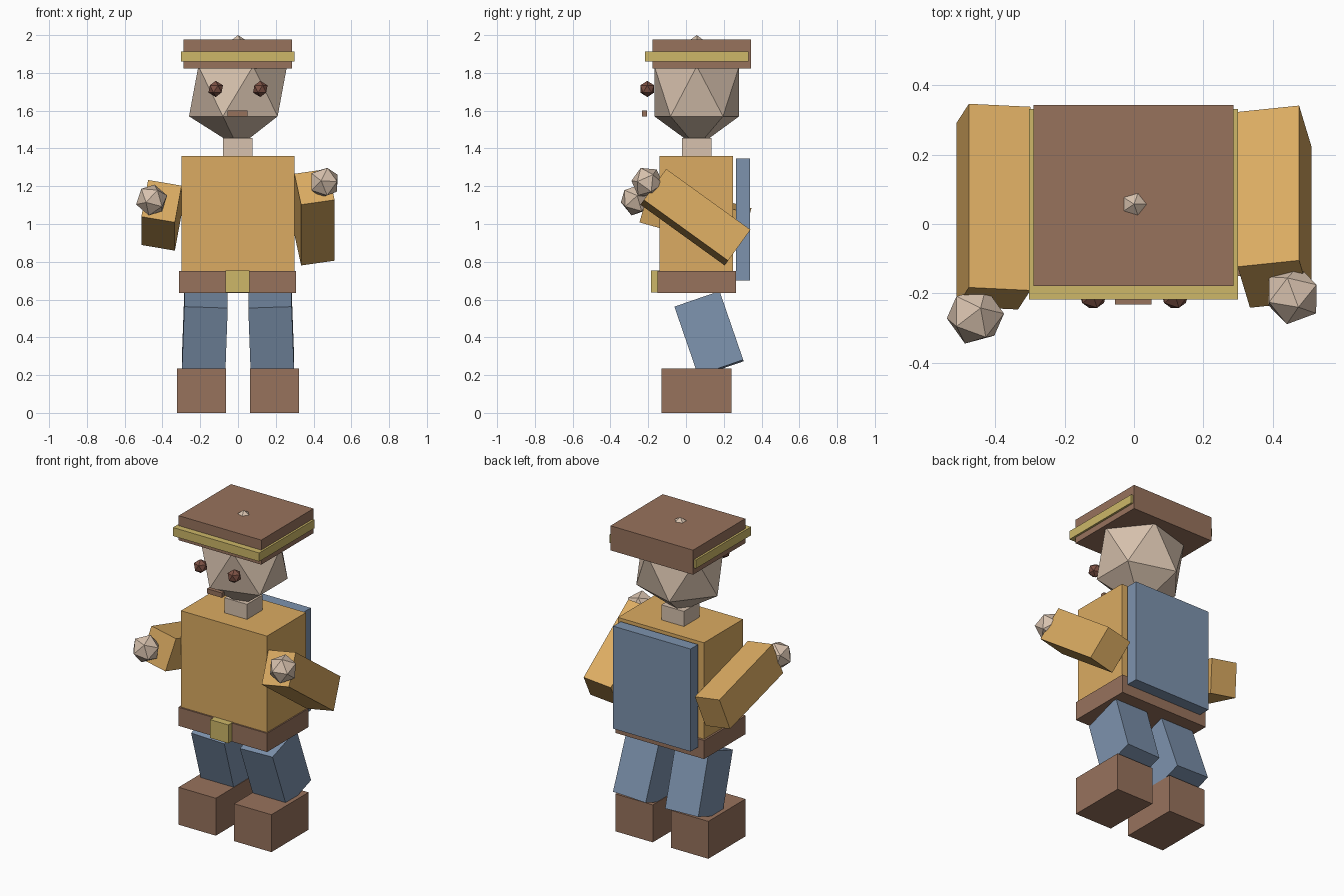
import bpy
from math import radians
from mathutils import Matrix

cube = bpy.data.objects.get("Cube")
if cube:
    bpy.data.objects.remove(cube, do_unlink=True)


def material(name, rgb):
    linear = [(c / 255) ** 2.2 for c in rgb] + [1.0]
    mat = bpy.data.materials.new(name)
    mat.use_nodes = True
    mat.diffuse_color = linear
    mat.node_tree.nodes["Principled BSDF"].inputs["Base Color"].default_value = linear
    return mat


tan = material("tan cloth", (218, 170, 98))
skin = material("skin", (214, 192, 172))
brown = material("brown leather", (150, 114, 93))
yellow = material("yellow trim", (204, 182, 104))
blue = material("blue cloth", (124, 145, 172))
dark = material("dark eye brown", (124, 82, 70))


def finish(name, mat, centre, size, tilt, roll):
    """Name and colour the new object, then place it with a tilt about x and a roll about its own y."""
    obj = bpy.context.object
    obj.name = name
    obj.data.materials.append(mat)
    turn = Matrix.Rotation(radians(tilt), 4, 'X') @ Matrix.Rotation(radians(roll), 4, 'Y')
    obj.matrix_world = Matrix.Translation(centre) @ turn @ Matrix.Diagonal((*size, 1))


def block(name, mat, centre, size, tilt=0, roll=0):
    bpy.ops.mesh.primitive_cube_add(size=1)
    finish(name, mat, centre, size, tilt, roll)


def box(name, mat, x, y, z):
    """Upright block given by its extents on each axis."""
    spans = (x, y, z)
    block(name, mat, [(a + b) / 2 for a, b in spans], [b - a for a, b in spans])


def gem(name, mat, centre, size, tilt=0, roll=0):
    bpy.ops.mesh.primitive_ico_sphere_add(subdivisions=1, radius=1)
    finish(name, mat, centre, size, tilt, roll)


# Body
box("torso", tan, (-0.3, 0.3), (-0.14, 0.25), (0.75, 1.36))
box("belt", brown, (-0.312, 0.308), (-0.15, 0.265), (0.635, 0.752))
box("buckle", yellow, (-0.065, 0.062), (-0.185, -0.14), (0.637, 0.753))
box("back_panel", blue, (-0.27, 0.27), (0.265, 0.34), (0.7, 1.347))

# Head: the top point pokes through the hat
box("neck", skin, (-0.08, 0.077), (-0.02, 0.135), (1.35, 1.455))
gem("head", skin, (0, 0.057, 1.703), (0.29, 0.264, 0.297))
box("mouth", brown, (-0.055, 0.05), (-0.232, -0.207), (1.57, 1.6))

# Hat
box("hat", brown, (-0.289, 0.287), (-0.178, 0.343), (1.822, 1.977))
box("hat_band", yellow, (-0.302, 0.3), (-0.217, 0.332), (1.86, 1.914))

# Paired parts; each arm is raised by its own angle
for s, side, lift, arm_z, hand_y, hand_z in (
        (1, "left", -35.8, 1.036, -0.205, 1.22),
        (-1, "right", -15.8, 1.046, -0.265, 1.127)):
    gem(side + "_eye", dark, (s * 0.118, -0.205, 1.715), (0.043,) * 3)
    block(side + "_arm", tan, (s * 0.405, 0.05, arm_z), (0.18, 0.55, 0.205), lift, -10 * s)
    gem(side + "_hand", skin, (s * 0.457, hand_y, hand_z), (0.086,) * 3, lift, -10 * s)
    block(side + "_leg", blue, (s * 0.176, 0.122, 0.418), (0.23, 0.253, 0.385), 19, -2 * s)
    block(side + "_boot", brown, (s * 0.194, 0.055, 0.118), (0.26, 0.37, 0.236))
